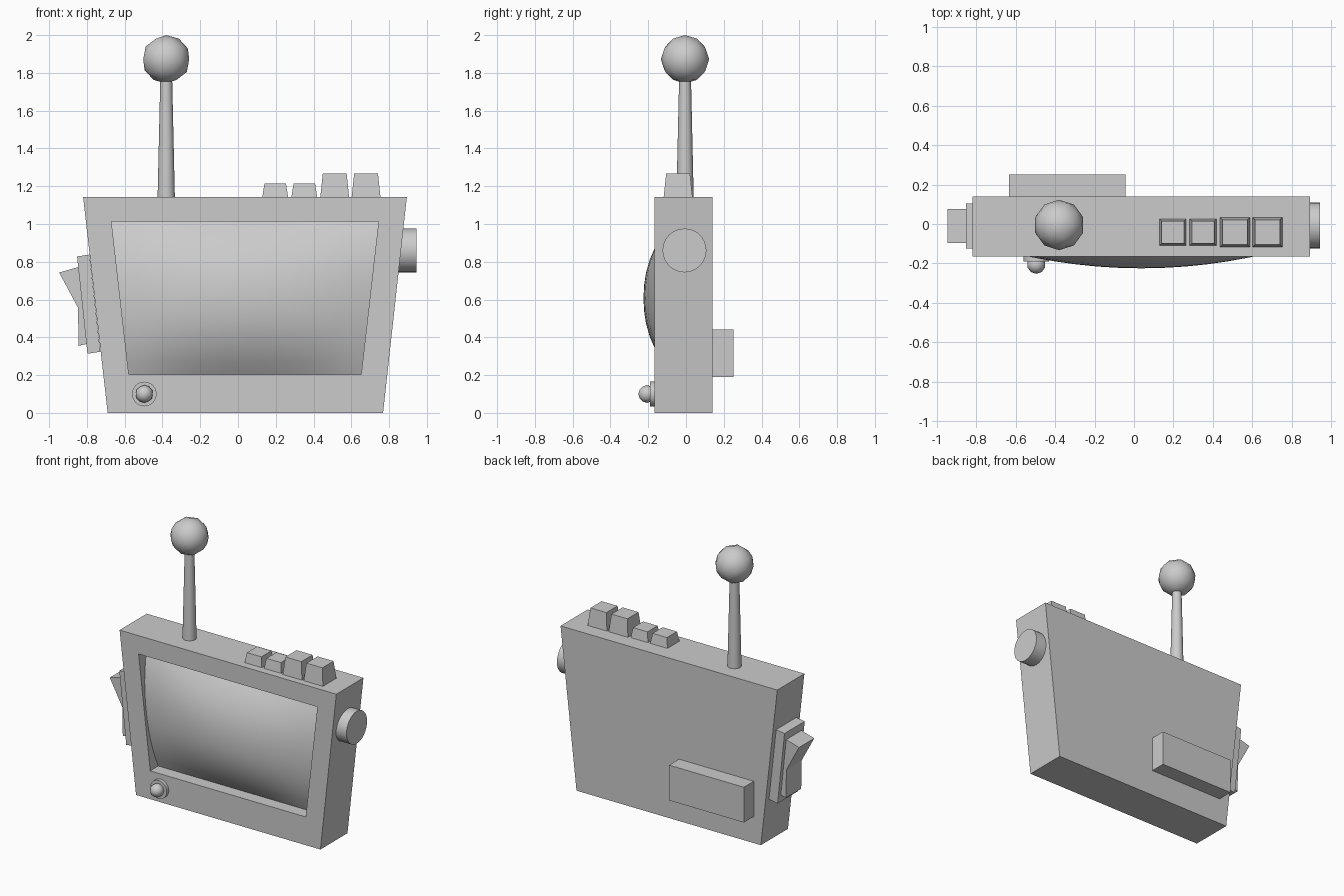
import bpy, bmesh, math

if "Cube" in bpy.data.objects:
    bpy.data.objects.remove(bpy.data.objects["Cube"])


def finish(name, bm, smooth=False, recalc=True):
    if recalc:
        bmesh.ops.recalc_face_normals(bm, faces=bm.faces)
    mesh = bpy.data.meshes.new(name)
    bm.to_mesh(mesh)
    bm.free()
    obj = bpy.data.objects.new(name, mesh)
    bpy.context.collection.objects.link(obj)
    if smooth:
        bpy.ops.object.select_all(action='DESELECT')
        obj.select_set(True)
        bpy.context.view_layer.objects.active = obj
        bpy.ops.object.shade_smooth_by_angle(angle=math.radians(45))
    return obj


def loft(bm, a, b):
    for i in range(len(a)):
        j = (i + 1) % len(a)
        bm.faces.new((a[i], a[j], b[j], b[i]))


def prism(name, outline, y0, y1):
    """Extrude an x-z outline along y."""
    bm = bmesh.new()
    a, b = [[bm.verts.new((x, y, z)) for x, z in outline] for y in (y0, y1)]
    loft(bm, a, b)
    bm.faces.new(a)
    bm.faces.new(b)
    return finish(name, bm)


def cone(name, r1, r2, depth, loc, rot=(0, 0, 0), sides=32):
    bpy.ops.mesh.primitive_cone_add(vertices=sides, radius1=r1, radius2=r2,
                                    depth=depth, location=loc, rotation=rot)
    obj = bpy.context.object
    obj.name = name
    bpy.ops.object.shade_smooth_by_angle(angle=math.radians(45))


def ball(name, r, loc):
    bpy.ops.mesh.primitive_ico_sphere_add(subdivisions=2, radius=r, location=loc)
    bpy.context.object.name = name
    bpy.ops.object.shade_smooth()


# Casing: tapered box with an open recess in the front
FRONT, BACK, EDGE = -0.166, 0.14, -0.075
outer = [(-0.69, 0), (0.768, 0), (0.894, 1.144), (-0.82, 1.144)]
inner = [(-0.578, 0.202), (0.652, 0.202), (0.744, 1.013), (-0.67, 1.013)]
bm = bmesh.new()
rings = [[bm.verts.new((x, y, z)) for x, z in pts] for pts, y in
         ((outer, BACK), (outer, FRONT), (inner, FRONT), (inner, EDGE))]
bm.faces.new(rings[0][::-1])
for a, b in zip(rings, rings[1:]):
    loft(bm, a, b)
# temporary floor gives a closed shell for outward normals
floor = bm.faces.new(rings[3])
bmesh.ops.recalc_face_normals(bm, faces=bm.faces)
bm.faces.remove(floor)
finish("casing", bm, recalc=False)

# Screen: bulging glass filling the recess
N = 12
bm = bmesh.new()
grid = []
for j in range(N + 1):
    t = j / N
    v = 2 * t - 1
    left = inner[0][0] + (inner[3][0] - inner[0][0]) * t
    right = inner[1][0] + (inner[2][0] - inner[1][0]) * t
    row = []
    for i in range(N + 1):
        u = 2 * i / N - 1
        y = EDGE - (1 - abs(v) ** 2.2) * (0.15 - 0.08 * u * u)
        row.append(bm.verts.new((left + (right - left) * i / N, y,
                                 0.202 + 0.811 * t)))
    grid.append(row)
for j in range(N):
    for i in range(N):
        bm.faces.new((grid[j][i], grid[j][i + 1],
                      grid[j + 1][i + 1], grid[j + 1][i]))
finish("screen", bm, smooth=True, recalc=False)

# Antenna
cone("antenna_rod", 0.046, 0.031, 0.66, (-0.38, -0.005, 1.46))
ball("antenna_ball", 0.128, (-0.38, -0.005, 1.872))

# Top push buttons, two low and two tall
for k, (x, base, top, height) in enumerate([
        (0.197, 0.068, 0.057, 1.214), (0.351, 0.068, 0.057, 1.214),
        (0.512, 0.076, 0.063, 1.268), (0.678, 0.076, 0.063, 1.268)]):
    bm = bmesh.new()
    a, b = [[bm.verts.new((x + sx * h, -0.042 + sy * h, z)) for sx, sy in
             ((-1, -1), (1, -1), (1, 1), (-1, 1))]
            for h, z in ((base, 1.144), (top, height))]
    loft(bm, a, b)
    bm.faces.new(a)
    bm.faces.new(b)
    finish(f"top_button_{k + 1}", bm)

# Side dial
cone("side_dial", 0.116, 0.116, 0.11, (0.89, -0.008, 0.86),
     (0, math.pi / 2, 0))

# Rocker switch on the left side
prism("switch_plate", [(-0.852, 0.828), (-0.786, 0.838), (-0.729, 0.324),
                       (-0.797, 0.313)], -0.124, 0.104)
prism("switch_rocker", [(-0.947, 0.743), (-0.842, 0.773), (-0.795, 0.366),
                        (-0.844, 0.355), (-0.847, 0.557)], -0.096, 0.076)

# Rear battery box
prism("rear_box", [(-0.634, 0.19), (-0.043, 0.19), (-0.043, 0.442),
                   (-0.634, 0.442)], 0.138, 0.252)

# Indicator light
cone("light_ring", 0.065, 0.065, 0.03, (-0.496, -0.175, 0.1),
     (math.pi / 2, 0, 0))
ball("light_bulb", 0.047, (-0.496, -0.206, 0.1))
